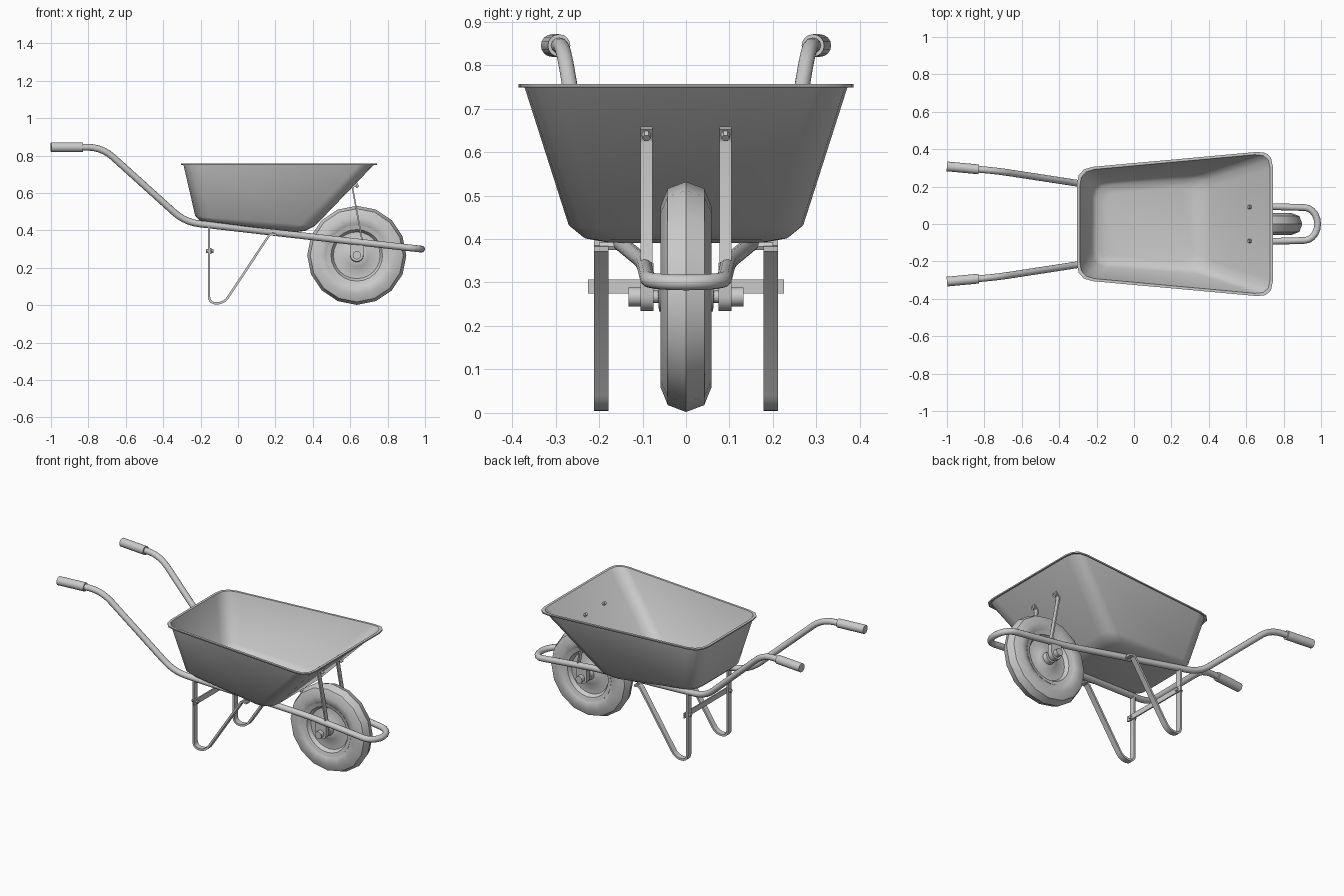
import bpy, bmesh, math
from mathutils import Vector

if "Cube" in bpy.data.objects:
    bpy.data.objects.remove(bpy.data.objects["Cube"])

WHEEL = Vector((0.635, 0, 0.267))


def finish(name, bm, angle=35):
    bmesh.ops.recalc_face_normals(bm, faces=bm.faces)
    me = bpy.data.meshes.new(name)
    bm.to_mesh(me)
    bm.free()
    ob = bpy.data.objects.new(name, me)
    bpy.context.collection.objects.link(ob)
    bpy.ops.object.select_all(action='DESELECT')
    ob.select_set(True)
    bpy.context.view_layer.objects.active = ob
    bpy.ops.object.shade_smooth_by_angle(angle=math.radians(angle))
    return ob


def mirror_y(ob):
    ob.modifiers.new("mirror", 'MIRROR').use_axis = (False, True, False)
    return ob


def rounded(pts, cut, steps=4):
    """Replace the inner corners of a path with short curves."""
    pts = [Vector(p) for p in pts]
    out = [pts[0]]
    for a, b, c in zip(pts, pts[1:], pts[2:]):
        p, q = b + (a - b).normalized() * cut, b + (c - b).normalized() * cut
        for i in range(steps + 1):
            t = i / steps
            out.append(p * (1 - t) ** 2 + b * 2 * t * (1 - t) + q * t * t)
    return out + [pts[-1]]


def tube(name, pts, radius, sides=12):
    bm = bmesh.new()
    rings = []
    for i, p in enumerate(pts):
        d = (pts[min(i + 1, len(pts) - 1)] - pts[max(i - 1, 0)]).normalized()
        side = d.cross(Vector((0, 0, 1))).normalized()
        up = side.cross(d)
        rings.append([bm.verts.new(p + radius * (side * math.cos(a) + up * math.sin(a)))
                      for a in (2 * math.pi * k / sides for k in range(sides))])
    for r, s in zip(rings, rings[1:]):
        for k in range(sides):
            j = (k + 1) % sides
            bm.faces.new((r[k], r[j], s[j], s[k]))
    bm.faces.new(rings[0])
    bm.faces.new(rings[-1])
    return finish(name, bm)


def lathe(name, profile, sides, closed=False):
    """Turn an (r, y) profile about the wheel axle."""
    bm = bmesh.new()
    rings = [[bm.verts.new(WHEEL + Vector((r * math.sin(a), y, r * math.cos(a))))
              for a in (2 * math.pi * k / sides for k in range(sides))] for r, y in profile]
    for r, s in zip(rings, rings[1:] + (rings[:1] if closed else [])):
        for k in range(sides):
            j = (k + 1) % sides
            bm.faces.new((r[k], r[j], s[j], s[k]))
    if not closed:
        bm.faces.new(rings[0])
        bm.faces.new(rings[-1])
    return finish(name, bm)


def strip(name, path, y, width, thick):
    """Flat bar bent along an xz path."""
    pts = [Vector((p[0], p[1])) for p in path]
    bm = bmesh.new()
    rings = []
    for i, p in enumerate(pts):
        d = (pts[min(i + 1, len(pts) - 1)] - pts[max(i - 1, 0)]).normalized()
        n = Vector((-d.y, d.x)) * thick / 2
        a, b = p + n, p - n
        rings.append([bm.verts.new((q.x, y + s * width / 2, q.y))
                      for q, s in ((a, -1), (a, 1), (b, 1), (b, -1))])
    for r, s in zip(rings, rings[1:]):
        for k in range(4):
            j = (k + 1) % 4
            bm.faces.new((r[k], r[j], s[j], s[k]))
    bm.faces.new(rings[0])
    bm.faces.new(rings[-1])
    return finish(name, bm)


def rod(name, a, b, radius, sides=12):
    return tube(name, [Vector(a), Vector(b)], radius, sides)


# Tray: tapered rounded rings from lip to floor
def tray_ring(bm, xb, xf, yb, yf, zb, zf, cut):
    corners = [Vector(c) for c in ((xb, -yb), (xf, -yf), (xf, yf), (xb, yb))]
    out = []
    for i, b in enumerate(corners):
        a, c = corners[i - 1], corners[(i + 1) % 4]
        p, q = b + (a - b).normalized() * cut, b + (c - b).normalized() * cut
        for t in (0, 1 / 3, 2 / 3, 1):
            v = p * (1 - t) ** 2 + b * 2 * t * (1 - t) + q * t * t
            z = zb + (zf - zb) * (v.x - xb) / (xf - xb)
            out.append(bm.verts.new((v.x, v.y, z)))
    return out


bm = bmesh.new()
rings = [tray_ring(bm, *r) for r in (
    (-0.305, 0.742, 0.298, 0.393, 0.749, 0.749, 0.085),
    (-0.305, 0.742, 0.298, 0.393, 0.757, 0.757, 0.085),
    (-0.290, 0.727, 0.285, 0.378, 0.757, 0.757, 0.080),
    (-0.225, 0.410, 0.225, 0.272, 0.478, 0.428, 0.075),
    (-0.202, 0.360, 0.203, 0.240, 0.456, 0.402, 0.070),
    (-0.150, 0.310, 0.165, 0.200, 0.447, 0.395, 0.060))]
for r, s in zip(rings, rings[1:]):
    for k in range(16):
        j = (k + 1) % 16
        bm.faces.new((r[k], r[j], s[j], s[k]))
bm.faces.new(rings[-1])
tray = finish("tray", bm, 40)
tray.modifiers.new("thickness", 'SOLIDIFY').thickness = 0.004

# Frame: one bent tube running around the front of the wheel
side = rounded([(-0.99, 0.307, 0.845), (-0.727, 0.283, 0.845), (-0.283, 0.215, 0.444),
                (0.56, 0.098, 0.347), (0.91, 0.088, 0.308)], 0.08, 5)
nose = [Vector((0.91 + 0.072 * math.sin(t), 0.088 * math.cos(t), 0.308 - 0.008 * math.sin(t)))
        for t in (math.pi * k / 10 for k in range(1, 10))]
other = [Vector((p.x, -p.y, p.z)) for p in reversed(side)]
tube("frame", side + nose + other, 0.018)
mirror_y(rod("grip", (-1, 0.308, 0.845), (-0.83, 0.292, 0.845), 0.026, 16))

# Legs: flat bars bent to a foot, with a cross brace
leg = rounded([(-0.155, 0.425), (-0.155, 0.01), (-0.06, 0.01), (0.17, 0.378), (0.205, 0.38)], 0.045, 5)
leg_path = [p for p in rounded([(-0.155, 0.425), (-0.155, 0.010), (-0.075, 0.010), (0.165, 0.372)], 0.04, 5)]
mirror_y(strip("leg", leg_path + [Vector((0.178, 0.380)), Vector((0.205, 0.377))], 0.195, 0.034, 0.012))
strip("leg_brace", [(-0.145, 0.275), (-0.145, 0.307)], 0, 0.45, 0.008)
mirror_y(rod("brace_bolt", (-0.172, 0.195, 0.29), (-0.132, 0.195, 0.29), 0.011, 6))
mirror_y(rod("leg_bolt", (0.188, 0.145, 0.383), (0.188, 0.2, 0.383), 0.010, 6))

# Tray struts with bolts through the sloping front
mirror_y(strip("strut", [(0.664, 0.345), (0.613, 0.622), (0.616, 0.632), (0.638, 0.656)], 0.091, 0.027, 0.008))
mirror_y(rod("strut_bolt", (0.61, 0.091, 0.662), (0.642, 0.091, 0.632), 0.010, 6))

# Axle brackets: plate with a rounded bottom
bm = bmesh.new()
outline = [(0.6, 0.345), (0.67, 0.337)] + [
    (0.635 + 0.035 * math.cos(a), 0.267 - 0.033 * math.sin(a))
    for a in (math.pi * k / 8 for k in range(9))]
face = bm.faces.new([bm.verts.new((x, 0.075, z)) for x, z in outline])
ext = bmesh.ops.extrude_face_region(bm, geom=[face])
bmesh.ops.translate(bm, verts=[v for v in ext["geom"] if isinstance(v, bmesh.types.BMVert)], vec=(0, 0.03, 0))
bm.faces.new([v for v in face.verts]) if not face.is_valid else None
mirror_y(finish("axle_bracket", bm))

# Wheel
half = [(0.265, 0), (0.249, 0.042), (0.207, 0.059), (0.168, 0.052), (0.147, 0.036)]
lathe("tyre", half + [(r, -y) for r, y in reversed(half[1:])], 16, True)
rim = [(0.012, 0.064), (0.034, 0.062), (0.036, 0.034), (0.06, 0.032), (0.075, 0.022),
       (0.125, 0.022), (0.138, 0.044), (0.162, 0.050)]
lathe("rim", rim + [(r, -y) for r, y in reversed(rim)], 24)
lathe("axle", [(0.014, -0.128), (0.014, 0.128)], 12)
mirror_y(lathe("axle_nut", [(0.022, 0.100), (0.022, 0.132)], 12))
